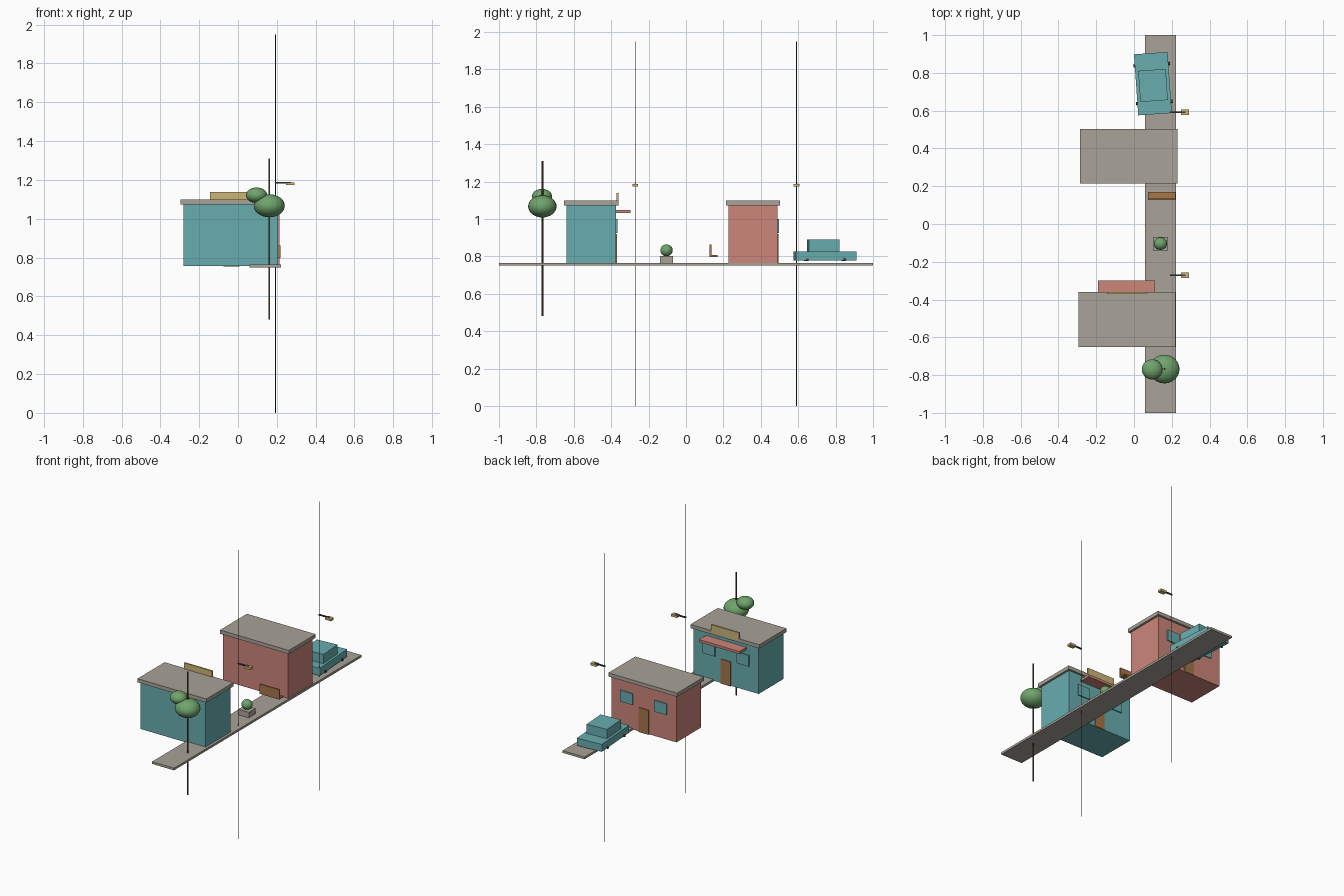
import bpy, math
from mathutils import Matrix, Vector

if "Cube" in bpy.data.objects:
    bpy.data.objects.remove(bpy.data.objects["Cube"])


def mat(name, r, g, b):
    m = bpy.data.materials.new(name)
    lin = [((c / 255 + 0.055) / 1.055) ** 2.4 for c in (r, g, b)]
    m.diffuse_color = (*lin, 1)
    m.use_nodes = True
    m.node_tree.nodes["Principled BSDF"].inputs["Base Color"].default_value = m.diffuse_color
    return m


STONE = mat("warm_grey", 168, 162, 152)
TEAL = mat("teal", 104, 173, 176)
SALMON = mat("salmon", 204, 134, 122)
YELLOW = mat("mustard", 204, 182, 118)
WOOD = mat("wood", 166, 118, 74)
BARK = mat("bark", 92, 68, 46)
GREEN = mat("leaf_green", 112, 164, 108)
METAL = mat("dark_metal", 62, 64, 68)


def finish(name, material):
    o = bpy.context.object
    o.name = name
    o.data.materials.append(material)
    return o


def box(name, x, y, z, material):
    """Box from (min, max) ranges on each axis."""
    bpy.ops.mesh.primitive_cube_add(size=1)
    o = finish(name, material)
    o.location = [(a + b) / 2 for a, b in (x, y, z)]
    o.scale = [b - a for a, b in (x, y, z)]
    return o


def ball(name, centre, radii, material):
    bpy.ops.mesh.primitive_uv_sphere_add(segments=24, ring_count=16, radius=1)
    o = finish(name, material)
    o.location, o.scale = centre, radii
    bpy.ops.object.shade_smooth()
    return o


def rod(name, centre, radius, length, material, sides=12, rot=(0, 0, 0)):
    bpy.ops.mesh.primitive_cylinder_add(vertices=sides, radius=radius, depth=length,
                                        location=centre, rotation=rot)
    o = finish(name, material)
    bpy.ops.object.shade_smooth_by_angle()
    return o


def building(name, cx, y0, y1, wall):
    """Block with overhanging slab roof, door and two windows on the back (+y) face."""
    box(name + "_walls", (cx - 0.243, cx + 0.243), (y0, y1), (0.757, 1.075), wall)
    box(name + "_roof", (cx - 0.257, cx + 0.257), (y0 - 0.013, y1 + 0.013),
        (1.073, 1.098), STONE)
    box(name + "_door", (cx - 0.037, cx + 0.037), (y1 - 0.005, y1 + 0.006),
        (0.755, 0.92), WOOD)
    for side in (-1, 1):
        wx = cx + side * 0.127
        box(name + "_window", (wx - 0.046, wx + 0.046), (y1 - 0.005, y1 + 0.007),
            (0.925, 1.0), TEAL)


# Pavement
box("pavement", (0.058, 0.222), (-1, 1), (0.75, 0.765), STONE)

# Two buildings; the teal one has an awning and a sign
building("shop", -0.038, -0.638, -0.374, TEAL)
building("house", -0.028, 0.228, 0.489, SALMON)
box("awning", (-0.19, 0.112), (-0.374, -0.298), (1.031, 1.048), SALMON)
box("sign_board", (-0.144, 0.066), (-0.371, -0.36), (1.083, 1.138), YELLOW)

# Street lamps
for y in (-0.272, 0.591):
    rod("lamp_pole", (0.193, y, 0.975), 0.0017, 1.95, METAL, 8)
    box("lamp_arm", (0.19, 0.272), (y - 0.004, y + 0.004), (1.182, 1.19), METAL)
    box("lamp_head", (0.248, 0.291), (y - 0.015, y + 0.015), (1.173, 1.188), YELLOW)

# Tree
rod("tree_trunk", (0.161, -0.768, 0.896), 0.005, 0.83, BARK)
ball("tree_crown", (0.161, -0.768, 1.067), (0.08, 0.076, 0.059), GREEN)
ball("tree_crown_small", (0.096, -0.77, 1.121), (0.055, 0.053, 0.04), GREEN)

# Planter with bush
box("planter", (0.101, 0.179), (-0.14, -0.069), (0.763, 0.802), STONE)
ball("bush", (0.14, -0.104, 0.832), (0.035, 0.033, 0.032), GREEN)

# Bench
box("bench_seat", (0.074, 0.22), (0.13, 0.169), (0.797, 0.807), WOOD)
box("bench_back", (0.074, 0.22), (0.126, 0.136), (0.797, 0.863), WOOD)

# Parked car, turned slightly
car = [box("car_body", (-0.089, 0.089), (-0.162, 0.162), (0.777, 0.827), TEAL),
       box("car_cabin", (-0.073, 0.073), (-0.092, 0.073), (0.825, 0.889), TEAL)]
for sx in (-1, 1):
    for sy in (-1, 1):
        car.append(rod("car_wheel", (sx * 0.089, sy * 0.1, 0.782), 0.008, 0.016,
                       METAL, 12, (0, math.pi / 2, 0)))
bpy.context.view_layer.update()
turn = Matrix.Translation(Vector((0.1, 0.743, 0))) @ Matrix.Rotation(math.radians(4), 4, 'Z')
for part in car:
    part.matrix_world = turn @ part.matrix_world
